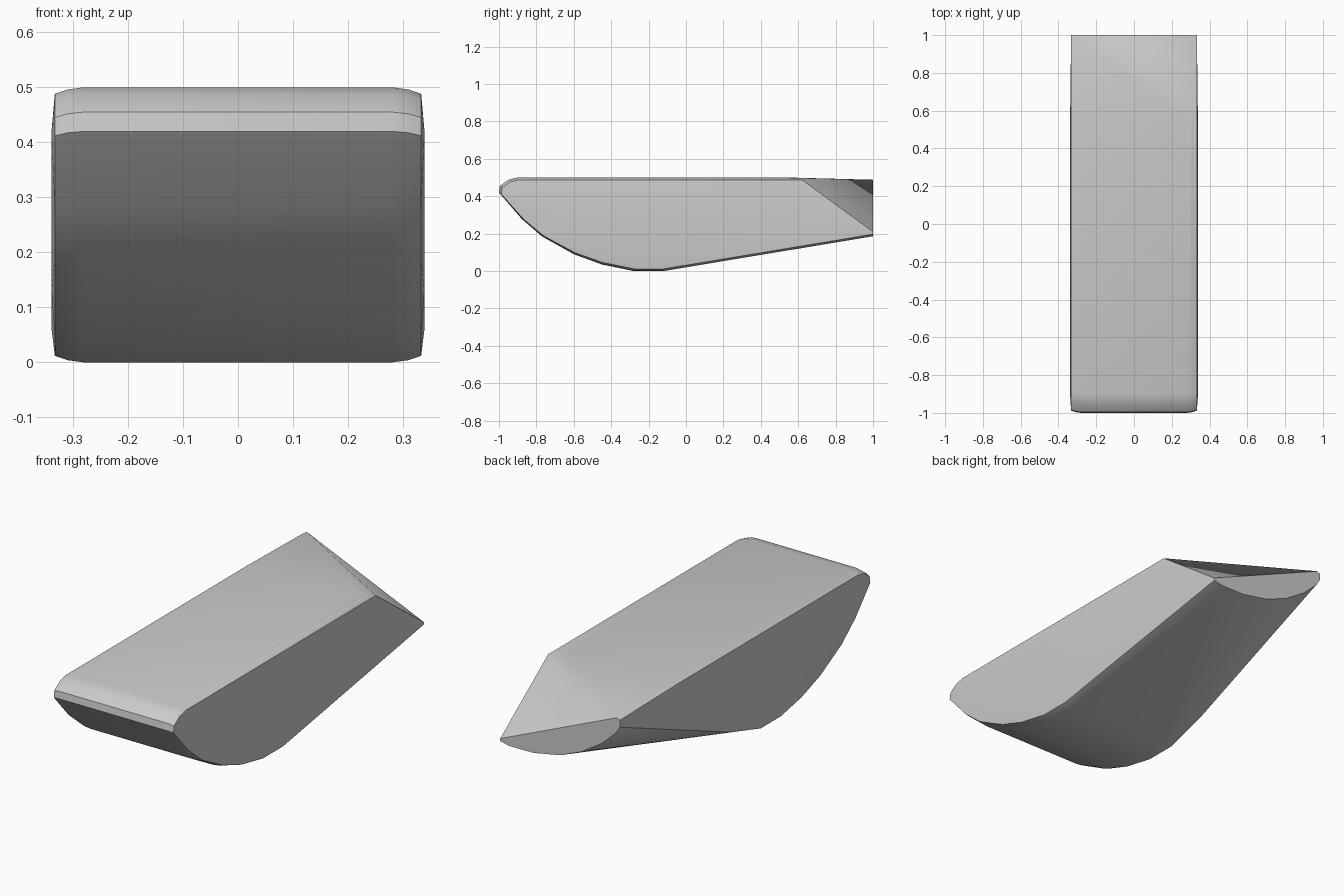
import bpy, bmesh, math

if "Cube" in bpy.data.objects:
    bpy.data.objects.remove(bpy.data.objects["Cube"])

# Side profile (y, z) shared by both flanks: top edge, blunt nose, curved belly
profile = [(0.55, 0.5), (-0.9, 0.5), (-0.95, 0.488), (-0.995, 0.455), (-1.0, 0.42),
           (-0.88, 0.28), (-0.77, 0.185), (-0.6, 0.09), (-0.45, 0.035),
           (-0.28, 0.0), (-0.12, 0.0)]
# Rounded flank: half width and how far the profile shrinks there
rings = [(0.28, 0.0), (0.31, 0.004), (0.333, 0.012)]

bm = bmesh.new()


def add(x, y, z):
    bm.verts.new((x, y, z))


for side in (-1, 1):
    for x, d in rings:
        for y, z in profile:
            add(side * x, y * (1 - d), 0.25 + (z - 0.25) * (1 - 4 * d))
    # slight bulge in the middle of each flank
    for y, z in [(0.5, 0.42), (-0.9, 0.42), (-0.55, 0.13), (-0.2, 0.06)]:
        add(side * 0.339, y, z)

# Back end: small face at y = 1, cut off diagonally above and curved below
for x, z in [(0.333, 0.21), (0.333, 0.197), (0.28, 0.186), (0.15, 0.187), (0.0, 0.215),
             (-0.12, 0.265), (-0.23, 0.335), (-0.31, 0.41), (-0.333, 0.445),
             (-0.333, 0.48), (-0.315, 0.488)]:
    add(x, 1.0, z)
# Top corner of the diagonal cut and the lower left flank
add(0.333, 0.62, 0.488)
add(0.3, 0.61, 0.497)
add(-0.333, 0.11, 0.08)

# Wrap all points into one convex block
hull = bmesh.ops.convex_hull(bm, input=bm.verts)
loose = [v for v in bm.verts if not v.link_faces]
bmesh.ops.delete(bm, geom=loose, context='VERTS')
bmesh.ops.dissolve_limit(bm, angle_limit=math.radians(0.5), verts=bm.verts, edges=bm.edges)
bmesh.ops.recalc_face_normals(bm, faces=bm.faces)

mesh = bpy.data.meshes.new("cut_block")
bm.to_mesh(mesh)
bm.free()
block = bpy.data.objects.new("cut_block", mesh)
bpy.context.collection.objects.link(block)
bpy.context.view_layer.objects.active = block
block.select_set(True)
bpy.ops.object.shade_smooth_by_angle(angle=math.radians(30))
